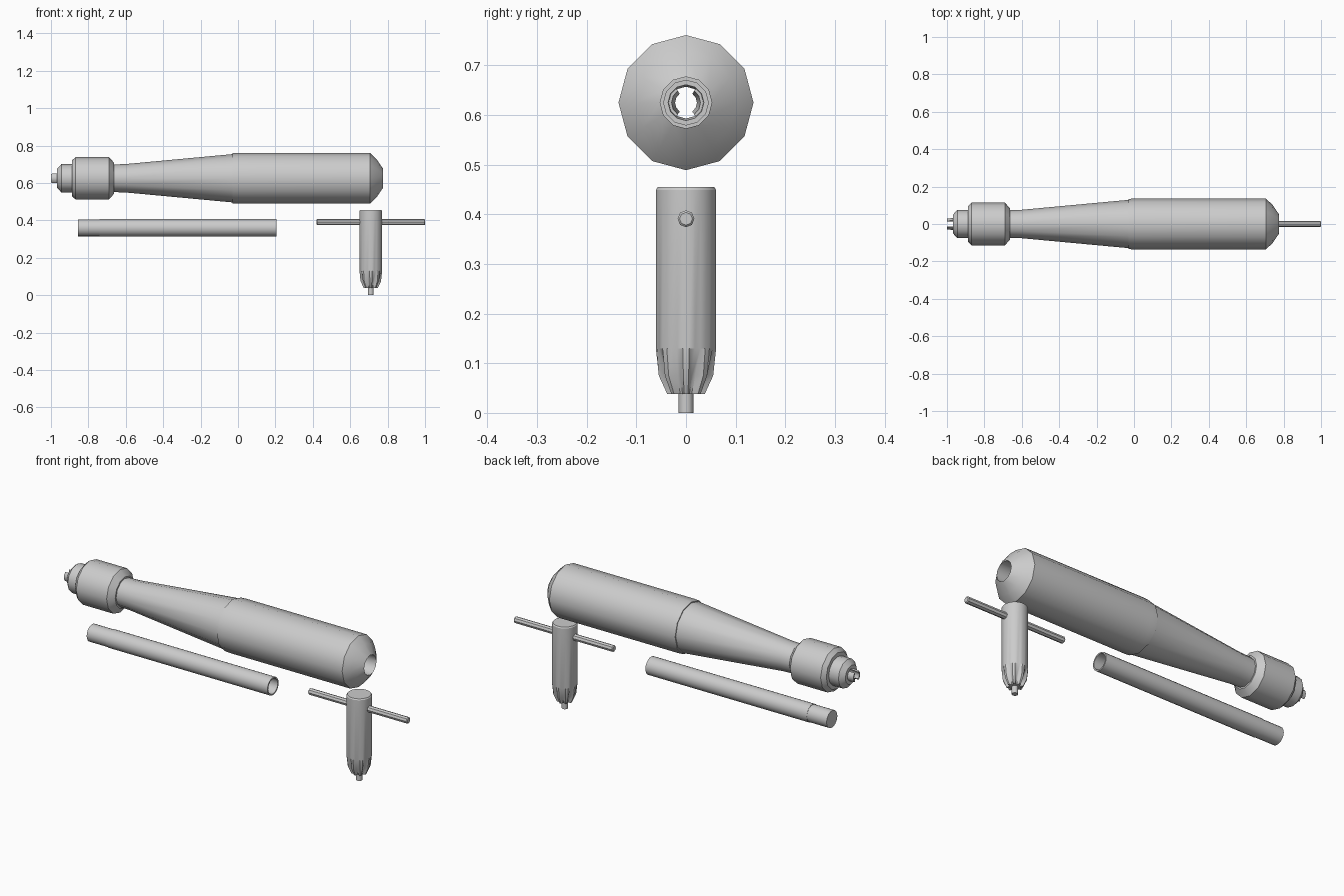
import bpy, bmesh
from math import sin, cos, pi, radians
from mathutils import Vector

if "Cube" in bpy.data.objects:
    bpy.data.objects.remove(bpy.data.objects["Cube"])


def finish(name, bm, angle=38):
    bmesh.ops.recalc_face_normals(bm, faces=bm.faces)
    me = bpy.data.meshes.new(name)
    bm.to_mesh(me)
    bm.free()
    ob = bpy.data.objects.new(name, me)
    bpy.context.collection.objects.link(ob)
    bpy.context.view_layer.objects.active = ob
    ob.select_set(True)
    bpy.ops.object.shade_smooth_by_angle(angle=radians(angle))
    ob.select_set(False)
    return ob


def loft(bm, rings, closed):
    """Skin rings of points; closed joins last ring to first, otherwise the ends are capped."""
    vs = [[bm.verts.new(p) for p in r] for r in rings]
    n = len(vs[0])
    for a in range(len(vs) if closed else len(vs) - 1):
        p, q = vs[a], vs[(a + 1) % len(vs)]
        for i in range(n):
            j = (i + 1) % n
            bm.faces.new((p[i], p[j], q[j], q[i]))
    if not closed:
        bm.faces.new(vs[0])
        bm.faces.new(vs[-1])


def lathe_x(name, profile, z, sides, closed=False):
    """Turn (x, radius) points about a horizontal axis at height z."""
    bm = bmesh.new()
    rings = [[Vector((x, r * sin(2 * pi * i / sides), z + r * cos(2 * pi * i / sides)))
              for i in range(sides)] for x, r in profile]
    loft(bm, rings, closed)
    return finish(name, bm)


AXIS = 0.625

# Hollow handle: tapered neck, thick grip, domed end with a bore
lathe_x("handle_neck", [(-0.69, 0.073), (-0.60, 0.076), (-0.03, 0.129),
                        (-0.03, 0.052), (-0.69, 0.052)], AXIS, 12, True)
lathe_x("handle_grip", [(-0.03, 0.134), (0.0, 0.136), (0.705, 0.136), (0.74, 0.103),
                        (0.775, 0.052), (-0.03, 0.052)], AXIS, 12, True)

# Chuck sleeve and stepped nose
lathe_x("chuck_sleeve", [(-0.888, 0.095), (-0.868, 0.114), (-0.69, 0.114), (-0.662, 0.082),
                         (-0.662, 0.045), (-0.888, 0.045)], AXIS, 12, True)
lathe_x("chuck_nose", [(-0.968, 0.05), (-0.945, 0.075), (-0.88, 0.075),
                       (-0.88, 0.036), (-0.968, 0.032)], AXIS, 12, True)

# Two facing jaws projecting from the nose
for side, label in ((1, "right"), (-1, "left")):
    bm = bmesh.new()
    rings = []
    for k in range(5):
        a = radians(-55 + 27.5 * k)
        rings.append([Vector((x, side * r * cos(a), AXIS + r * sin(a)))
                      for x, r in ((-1.0, 0.029), (-0.90, 0.038), (-0.90, 0.029), (-1.0, 0.022))])
    loft(bm, rings, False)
    finish("jaw_" + label, bm)

# Spare tube with a plugged, slightly narrower end
lathe_x("tube", [(-0.74, 0.047), (0.205, 0.047), (0.205, 0.040), (-0.74, 0.040)], 0.36, 20, True)
lathe_x("tube_plug", [(-0.855, 0.045), (-0.73, 0.045)], 0.36, 20)

# Chuck key: fluted gear end running into a round shank
KX, TEETH = 0.71, 8
bm = bmesh.new()
rings = []
for z, tip, root in ((0.038, 0.038, 0.024), (0.075, 0.055, 0.040), (0.13, 0.061, 0.061),
                     (0.449, 0.061, 0.061), (0.455, 0.057, 0.057)):
    ring = []
    for i in range(TEETH * 4):
        a = 2 * pi * (i - 0.5) / (TEETH * 4)
        r = tip if i % 4 < 2 else root
        ring.append(Vector((KX + r * cos(a), r * sin(a), z)))
    rings.append(ring)
loft(bm, rings, False)
finish("key_shank", bm, 30)

# Pilot pin below the gear
bm = bmesh.new()
loft(bm, [[Vector((KX + 0.015 * cos(2 * pi * i / 12), 0.015 * sin(2 * pi * i / 12), z))
           for i in range(12)] for z in (0.0, 0.05)], False)
finish("key_pin", bm)

# Cross bar with softened ends
lathe_x("key_bar", [(0.42, 0.013), (0.424, 0.017), (0.996, 0.017), (1.0, 0.013)], 0.391, 8)
